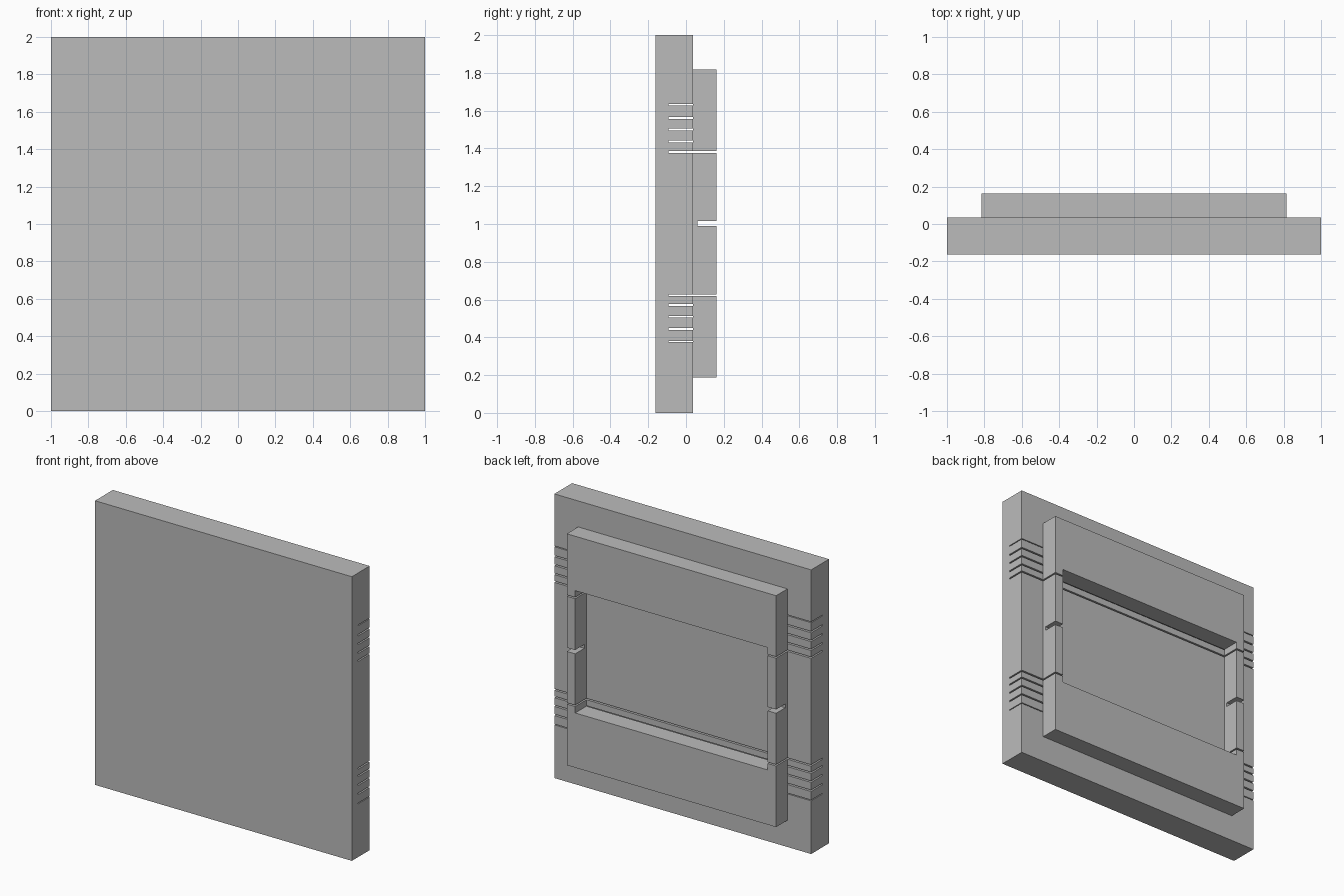
import bpy
import bmesh
from mathutils import Vector

cube = bpy.data.objects.get("Cube")
if cube:
    bpy.data.objects.remove(cube, do_unlink=True)

grey = bpy.data.materials.new("plain_grey")
grey.use_nodes = True
colour = (0.5, 0.5, 0.5, 1)
grey.diffuse_color = colour
grey.node_tree.nodes["Principled BSDF"].inputs["Base Color"].default_value = colour

FRONT, SEAM, BACK = -0.162, 0.036, 0.162
SLOT_FLOOR, NOTCH_FLOOR = -0.092, 0.06
HALF_OUT, HALF_IN = 0.815, 0.75          # frame half widths
FRAME_LOW, FRAME_HIGH = 0.188, 1.817
OPEN_LOW, OPEN_HIGH = 0.573, 1.434
LOW_CUT, HIGH_CUT = 0.623, 1.382         # slots that also split the frame
GAP = 0.005                              # half slot height


def extrude(name, points, axis, start, end):
    """Extrude an outline along x (points are y, z) or y (points are x, z)."""
    def place(p, d):
        return (d, p[0], p[1]) if axis == "x" else (p[0], d, p[1])
    bm = bmesh.new()
    face = bm.faces.new([bm.verts.new(place(p, start)) for p in points])
    moved = bmesh.ops.extrude_face_region(bm, geom=[face])["geom"]
    shift = Vector(place((0, 0), end - start))
    bmesh.ops.translate(bm, vec=shift,
                        verts=[v for v in moved if isinstance(v, bmesh.types.BMVert)])
    bmesh.ops.recalc_face_normals(bm, faces=bm.faces)
    mesh = bpy.data.meshes.new(name)
    bm.to_mesh(mesh)
    bm.free()
    mesh.materials.append(grey)
    obj = bpy.data.objects.new(name, mesh)
    bpy.context.collection.objects.link(obj)
    return obj


# Slab with thin slots open to the back
slots = [(0.377, 0.003), (0.445, GAP), (0.509, GAP), (0.571, GAP), (LOW_CUT, GAP),
         (HIGH_CUT, GAP), (1.437, GAP), (1.5, GAP), (1.562, GAP), (1.631, 0.003)]
outline = [(FRONT, 2), (FRONT, 0), (SEAM, 0)]
for z, h in slots:
    outline += [(SEAM, z - h), (SLOT_FLOOR, z - h), (SLOT_FLOOR, z + h), (SEAM, z + h)]
outline.append((SEAM, 2))
extrude("slab", outline, "x", -1, 1)

# Upper and lower frame beams with short legs beside the opening
for name, outer, inner, tip in (
        ("upper_beam", FRAME_HIGH, OPEN_HIGH, HIGH_CUT + GAP),
        ("lower_beam", FRAME_LOW, OPEN_LOW, LOW_CUT - GAP)):
    beam = [(-HALF_OUT, outer), (-HALF_OUT, tip), (-HALF_IN, tip), (-HALF_IN, inner),
            (HALF_IN, inner), (HALF_IN, tip), (HALF_OUT, tip), (HALF_OUT, outer)]
    extrude(name, beam, "y", SEAM, BACK)

# Side bars with a notch halfway up
bar = [(SEAM, LOW_CUT + GAP), (BACK, LOW_CUT + GAP), (BACK, 0.989), (NOTCH_FLOOR, 0.989),
       (NOTCH_FLOOR, 1.016), (BACK, 1.016), (BACK, HIGH_CUT - GAP), (SEAM, HIGH_CUT - GAP)]
for name, side in (("left_bar", 1), ("right_bar", -1)):
    extrude(name, bar, "x", side * HALF_IN, side * HALF_OUT)
